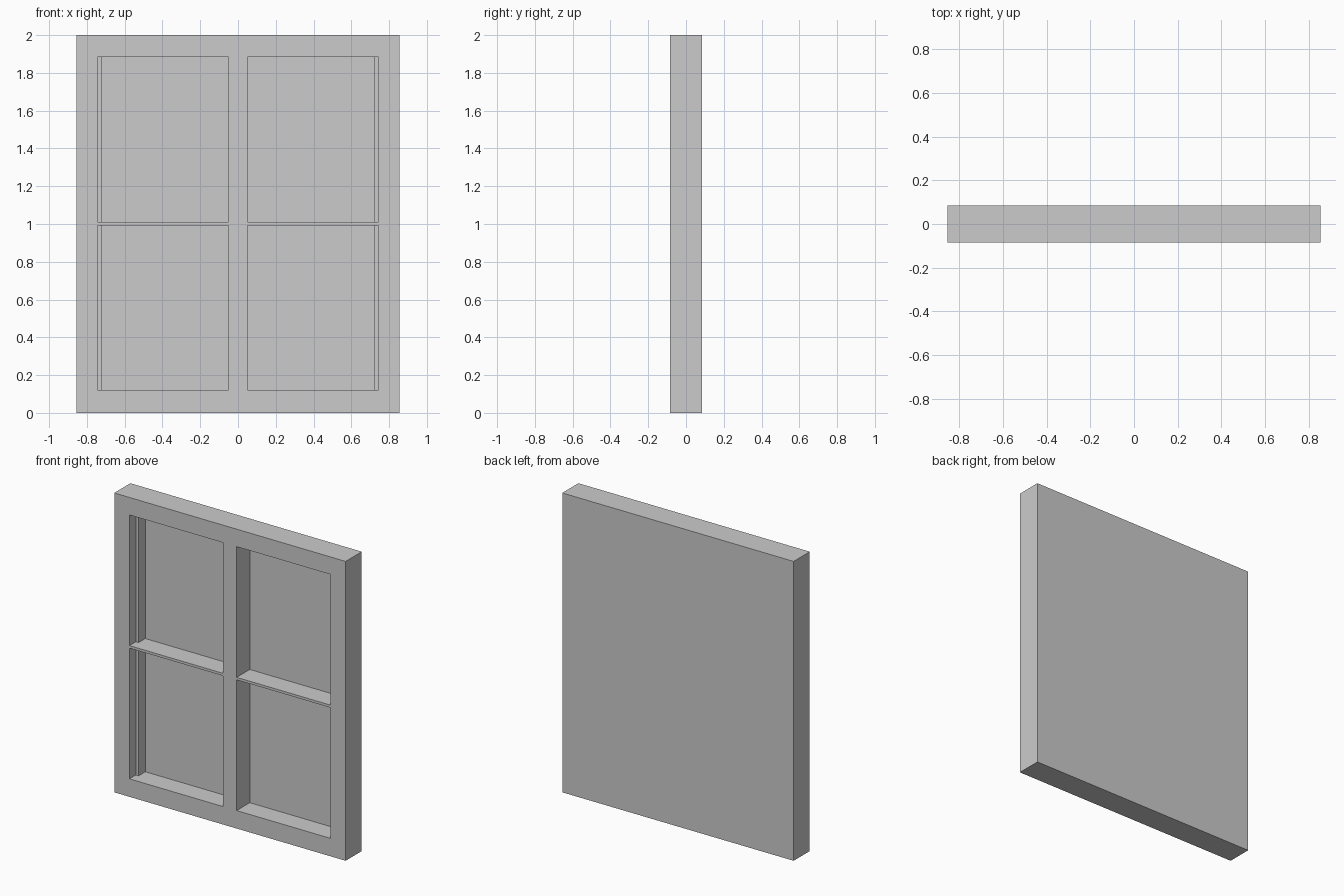
import bpy, bmesh

if "Cube" in bpy.data.objects:
    bpy.data.objects.remove(bpy.data.objects["Cube"])

W, D, H = 0.855, 0.085, 2.0      # half width, half depth, height
IN, JAMB, STEP = 0.05, 0.743, 0.722   # mullion edge, jamb edge, stepped jamb edge
Y_STEP, Y_BACK = -0.018, 0.053   # depth of jamb step and of the pane


def prism(bm, profile, z0, z1):
    """Extrude an xy profile from z0 to z1 as a closed solid."""
    face = bm.faces.new([bm.verts.new((x, y, z0)) for x, y in profile])
    ext = bmesh.ops.extrude_face_region(bm, geom=[face])
    verts = [v for v in ext["geom"] if isinstance(v, bmesh.types.BMVert)]
    bmesh.ops.translate(bm, verts=verts, vec=(0, 0, z1 - z0))


def make_object(name, solids):
    bm = bmesh.new()
    for profile, z0, z1 in solids:
        prism(bm, profile, z0, z1)
    bmesh.ops.recalc_face_normals(bm, faces=bm.faces)
    mesh = bpy.data.meshes.new(name)
    bm.to_mesh(mesh)
    bm.free()
    obj = bpy.data.objects.new(name, mesh)
    bpy.context.collection.objects.link(obj)
    return obj


# Solid window slab with a closed back
frame = make_object("window_frame", [
    ([(-W, -D), (W, -D), (W, D), (-W, D)], 0, H)])

# Four stepped pane recesses, mirrored left and right of the mullion
recess = [(IN, -0.2), (JAMB, -0.2), (JAMB, Y_STEP),
          (STEP, Y_STEP), (STEP, Y_BACK), (IN, Y_BACK)]
panes = [([(s * x, y) for x, y in recess], z0, z1)
         for s in (-1, 1)
         for z0, z1 in ((0.12, 0.993), (1.01, 1.883))]
cutter = make_object("pane_recess_cutter", panes)
cutter.hide_render = True

# Cut the recesses, leaving frame, mullion and thin glazing bar
cut = frame.modifiers.new("pane_recesses", 'BOOLEAN')
cut.operation = 'DIFFERENCE'
cut.solver = 'EXACT'
cut.object = cutter
bpy.context.view_layer.objects.active = frame
bpy.ops.object.modifier_apply(modifier=cut.name)
bpy.data.objects.remove(cutter, do_unlink=True)
